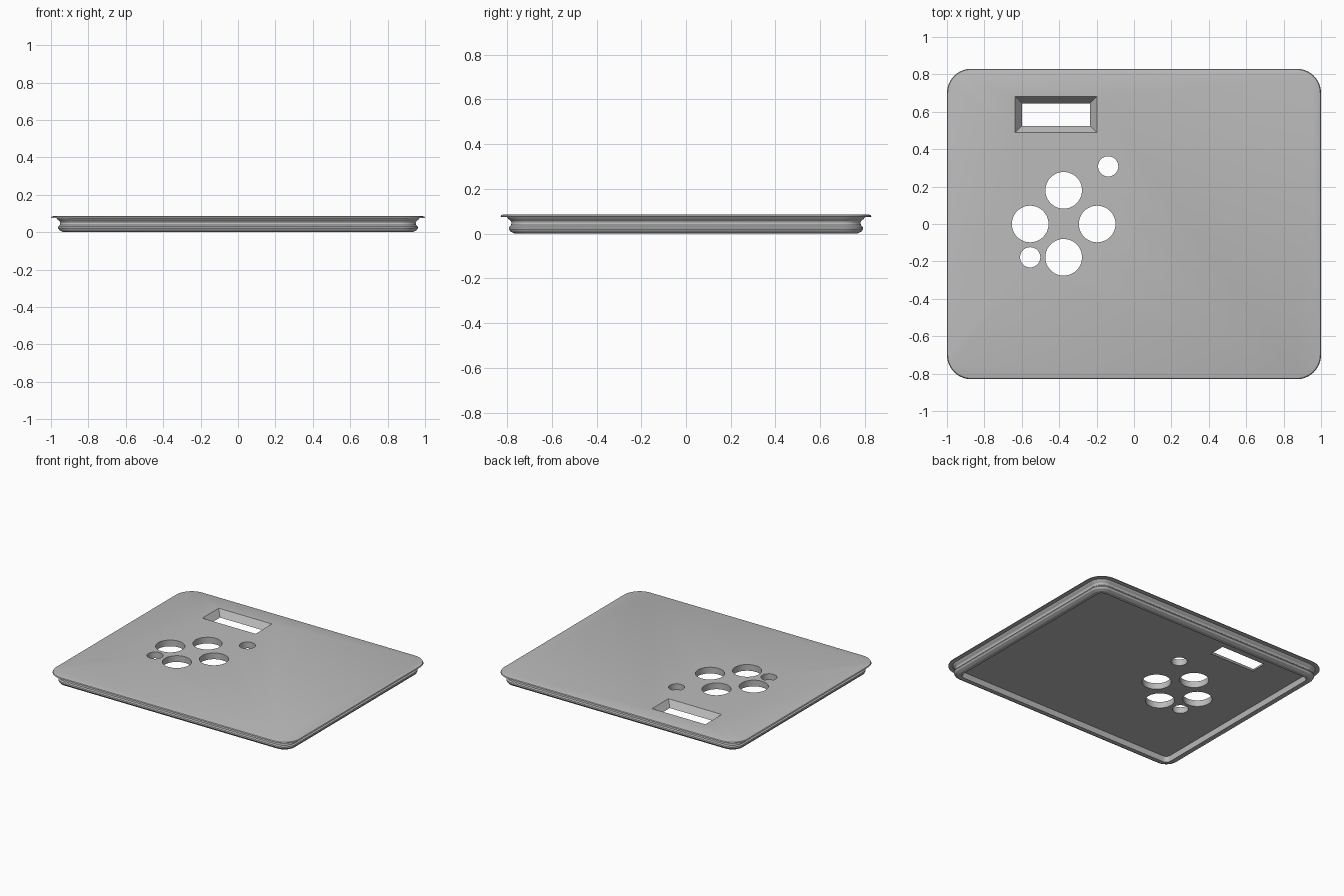
import bpy, bmesh, math

cube = bpy.data.objects.get("Cube")
if cube:
    bpy.data.objects.remove(cube, do_unlink=True)

HALF_X, HALF_Y, CORNER = 1.0, 0.83, 0.13
TOP, FLOOR = 0.086, 0.04

grey = bpy.data.materials.new("plain grey")
grey.use_nodes = True
grey.diffuse_color = (0.5, 0.5, 0.5, 1)
grey.node_tree.nodes["Principled BSDF"].inputs["Base Color"].default_value = (0.5, 0.5, 0.5, 1)


def rounded_ring(bm, inset, z, steps=10):
    """Rounded rectangle of vertices, inset evenly from the outer edge."""
    radius = CORNER - inset
    verts = []
    for i, (sx, sy) in enumerate([(1, 1), (-1, 1), (-1, -1), (1, -1)]):
        for s in range(steps + 1):
            a = math.pi / 2 * (i + s / steps)
            verts.append(bm.verts.new((sx * (HALF_X - CORNER) + radius * math.cos(a),
                                       sy * (HALF_Y - CORNER) + radius * math.sin(a), z)))
    return verts


def loft(bm, rings):
    """Closed solid through a stack of matching rings."""
    for a, b in zip(rings, rings[1:]):
        n = len(a)
        for i in range(n):
            bm.faces.new((a[i], a[(i + 1) % n], b[(i + 1) % n], b[i]))
    bm.faces.new(rings[0])
    bm.faces.new(rings[-1])


def make_object(name, bm):
    bmesh.ops.recalc_face_normals(bm, faces=bm.faces)
    mesh = bpy.data.meshes.new(name)
    bm.to_mesh(mesh)
    bm.free()
    mesh.materials.append(grey)
    obj = bpy.data.objects.new(name, mesh)
    bpy.context.collection.objects.link(obj)
    return obj


# Panel: flange, grooved skirt, bottom lip and recessed underside (inset, height)
profile = [(0.013, TOP), (0.004, 0.083), (0, 0.076), (0.03, 0.075), (0.036, 0.066),
           (0.047, 0.057), (0.05, 0.05), (0.048, 0.038), (0.04, 0.031), (0.038, 0.022),
           (0.045, 0.01), (0.065, 0), (0.092, 0), (0.098, FLOOR)]
bm = bmesh.new()
loft(bm, [rounded_ring(bm, d, z) for d, z in profile])
panel = make_object("cover_panel", bm)

# Cutters: round button holes and a tapered display window
bm = bmesh.new()
holes = [(-0.376, 0.18, 0.098), (-0.376, -0.178, 0.098), (-0.555, 0, 0.098),
         (-0.197, 0, 0.098), (-0.138, 0.308, 0.054), (-0.555, -0.178, 0.054)]
for x, y, r in holes:
    rings = [[bm.verts.new((x + r * math.cos(a), y + r * math.sin(a), z))
              for a in (math.tau * i / 48 for i in range(48))] for z in (-0.1, 0.2)]
    loft(bm, rings)

slope = 0.036 / (TOP - FLOOR)
rings = []
for z in (0.0, 0.12):
    grow = slope * (z - FLOOR)
    w, h = 0.182 + grow, 0.06 + grow
    rings.append([bm.verts.new((-0.417 + sx * w, 0.585 + sy * h, z))
                  for sx, sy in ((1, 1), (-1, 1), (-1, -1), (1, -1))])
loft(bm, rings)
cutter = make_object("opening_cutter", bm)
cutter.hide_render = True

cut = panel.modifiers.new("openings", "BOOLEAN")
cut.operation = "DIFFERENCE"
cut.solver = "EXACT"
cut.object = cutter

# Apply the cut, then drop the cutter
bpy.context.view_layer.objects.active = panel
panel.select_set(True)
bpy.ops.object.modifier_apply(modifier=cut.name)
bpy.data.objects.remove(cutter, do_unlink=True)
bpy.ops.object.shade_smooth_by_angle(angle=math.radians(25))
